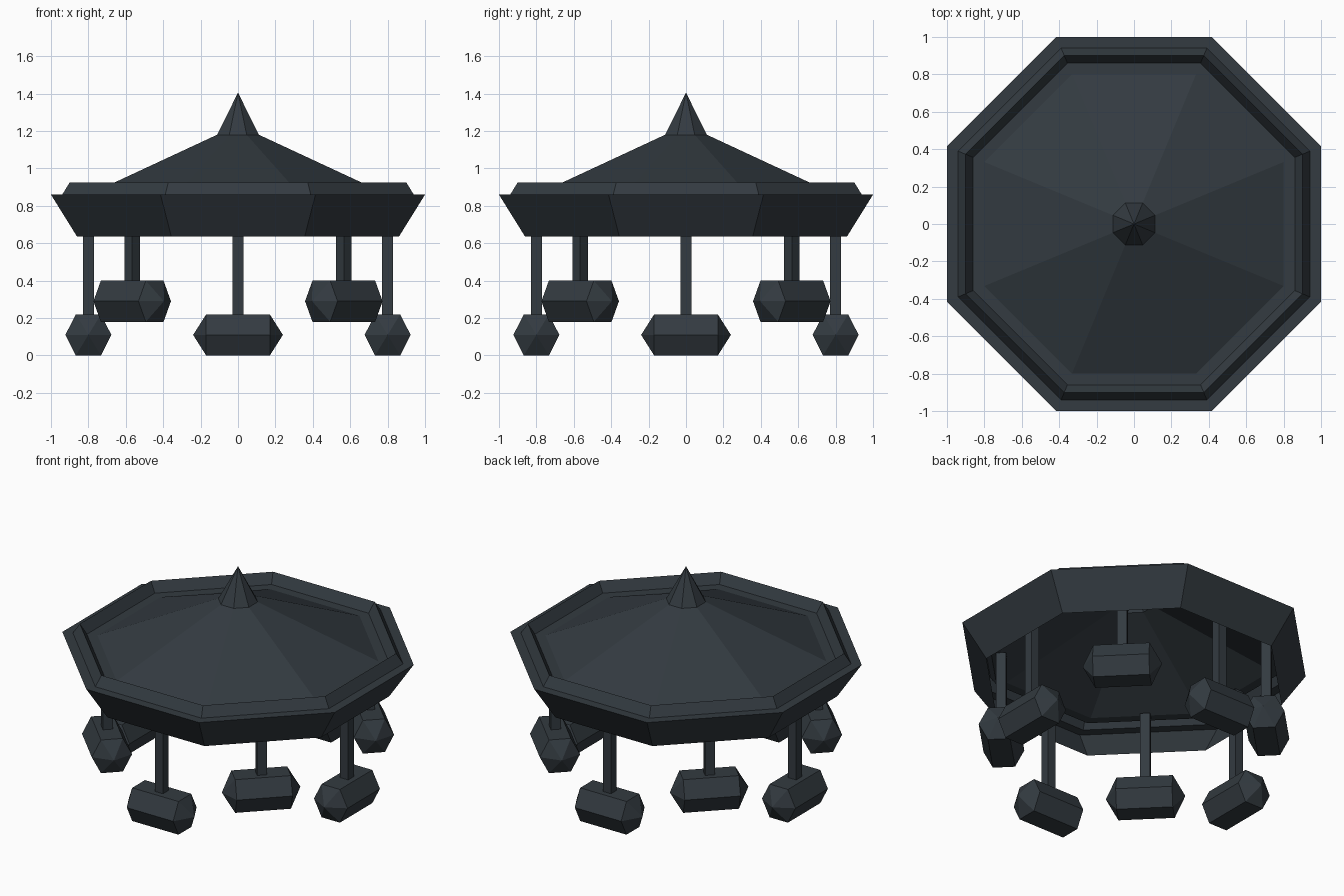
import bpy
import bmesh
from math import cos, sin, pi
from mathutils import Matrix, Vector

if "Cube" in bpy.data.objects:
    bpy.data.objects.remove(bpy.data.objects["Cube"])

SIDES = 8


def make_material(name, color):
    mat = bpy.data.materials.new(name)
    mat.use_nodes = True
    mat.diffuse_color = color
    mat.node_tree.nodes["Principled BSDF"].inputs["Base Color"].default_value = color
    return mat


slate = make_material("dark slate", (0.033, 0.043, 0.052, 1))


def finish(name, bm, matrix=None):
    mesh = bpy.data.meshes.new(name)
    bm.normal_update()
    bm.to_mesh(mesh)
    bm.free()
    mesh.materials.append(slate)
    obj = bpy.data.objects.new(name, mesh)
    bpy.context.collection.objects.link(obj)
    if matrix:
        obj.matrix_world = matrix
    return obj


def octagon_shell(name, profile):
    """Stack octagon rings given as (apothem, height); a zero apothem is a tip."""
    bm = bmesh.new()
    rings = []
    for apothem, z in profile:
        if apothem == 0:
            rings.append([bm.verts.new((0, 0, z))] * SIDES)
            continue
        r = apothem / cos(pi / SIDES)
        angles = [(2 * k + 1) * pi / SIDES for k in range(SIDES)]
        rings.append([bm.verts.new((r * cos(a), r * sin(a), z)) for a in angles])
    for low, high in zip(rings, rings[1:]):
        for k in range(SIDES):
            n = (k + 1) % SIDES
            corners = [low[k], low[n], high[n], high[k]]
            bm.faces.new(list(dict.fromkeys(corners)))
    return finish(name, bm)


def add_post(name, place, bottom, top):
    bm = bmesh.new()
    size = Matrix.Diagonal((0.06, 0.06, top - bottom, 1))
    middle = Matrix.Translation((0, 0, (top + bottom) / 2))
    bmesh.ops.create_cube(bm, size=1, matrix=middle @ size)
    finish(name, bm, place)


def add_car(name, place, height):
    """Hexagonal barrel lying along the ride direction, with pointed ends."""
    bm = bmesh.new()
    section = [(0.123, 0), (0.067, 0.11), (-0.067, 0.11),
               (-0.123, 0), (-0.067, -0.11), (0.067, -0.11)]
    ends = [[bm.verts.new((x, y, z)) for y, z in section] for x in (-0.17, 0.17)]
    tips = [bm.verts.new((x, 0, 0)) for x in (-0.24, 0.24)]
    for k in range(6):
        n = (k + 1) % 6
        bm.faces.new((ends[0][k], ends[1][k], ends[1][n], ends[0][n]))
        bm.faces.new((ends[0][n], tips[0], ends[0][k]))
        bm.faces.new((ends[1][k], tips[1], ends[1][n]))
    bmesh.ops.recalc_face_normals(bm, faces=bm.faces)
    finish(name, bm, place @ Matrix.Translation((0, 0, height)))


# Canopy: flared skirt, raised rim and sloped roof
octagon_shell("skirt", [(0.86, 0.635), (1.0, 0.86), (0.94, 0.86)])
octagon_shell("rim", [(0.94, 0.86), (0.90, 0.925), (0.86, 0.86), (0.80, 0.86)])
octagon_shell("roof", [(0.80, 0.86), (0.112, 1.18)])
octagon_shell("finial", [(0.112, 1.18), (0, 1.405)])

# Hanging cars, alternating low and high around the ring
for i in range(SIDES):
    turn = Matrix.Rotation(i * 2 * pi / SIDES, 4, "Z")
    place = turn @ Matrix.Translation(Vector((0, -0.8, 0)))
    height = 0.29 if i % 2 else 0.11
    add_post(f"post_{i + 1}", place, height + 0.1, 0.86)
    add_car(f"car_{i + 1}", place, height)
